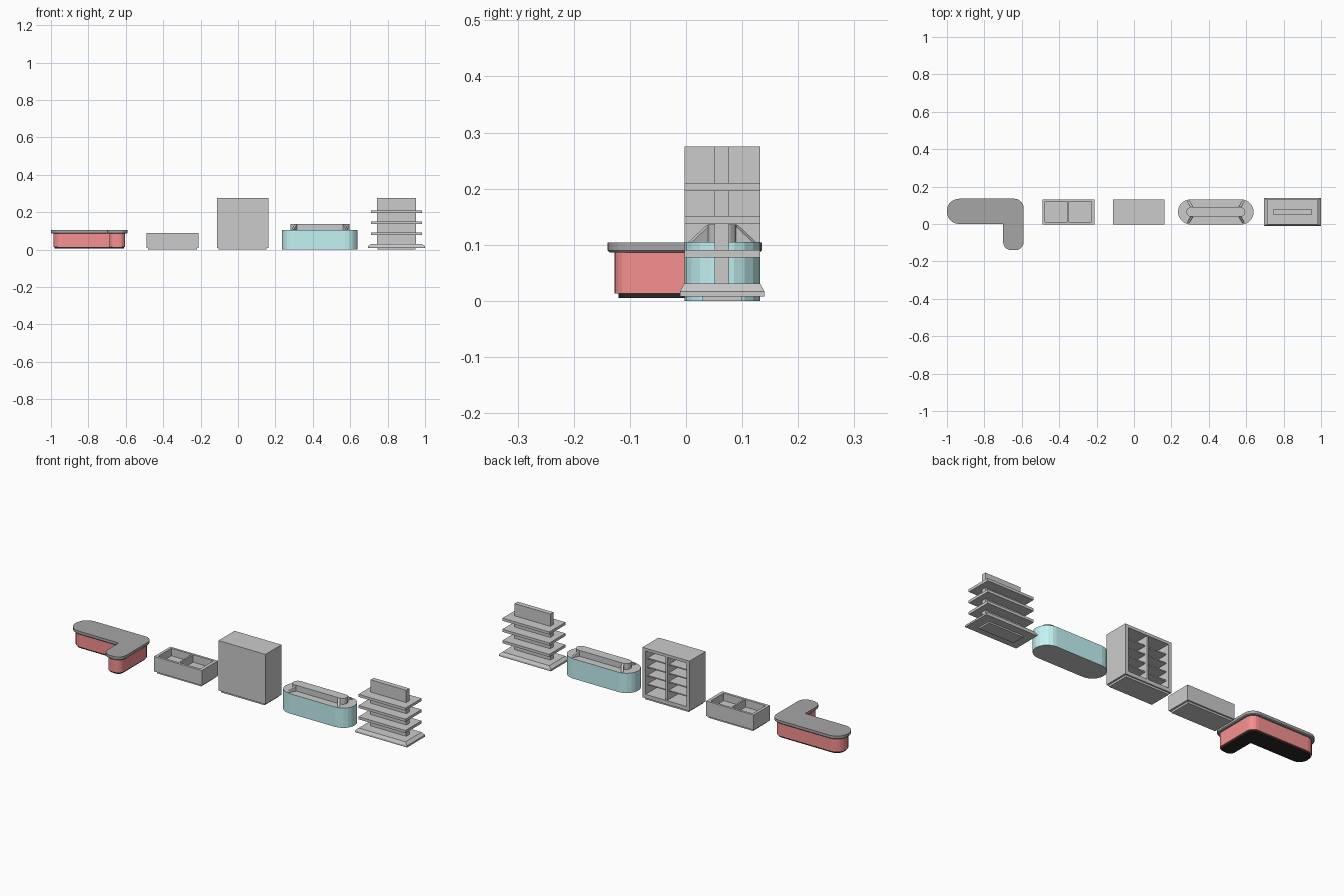
import bpy, bmesh, math
from mathutils import Vector

if "Cube" in bpy.data.objects:
    bpy.data.objects.remove(bpy.data.objects["Cube"])


def material(name, rgb):
    m = bpy.data.materials.new(name)
    m.diffuse_color = (*rgb, 1)
    m.use_nodes = True
    m.node_tree.nodes["Principled BSDF"].inputs["Base Color"].default_value = m.diffuse_color
    return m


red = material("red_panel", (0.93, 0.28, 0.28))
teal = material("teal_panel", (0.55, 0.9, 0.91))
dark = material("dark_top", (0.38, 0.38, 0.38))
black = material("black_plinth", (0.02, 0.02, 0.02))


def finish(name, bm, mats=()):
    bmesh.ops.recalc_face_normals(bm, faces=bm.faces[:])
    me = bpy.data.meshes.new(name)
    bm.to_mesh(me)
    bm.free()
    for m in mats:
        me.materials.append(m)
    ob = bpy.data.objects.new(name, me)
    bpy.context.collection.objects.link(ob)
    return ob


def boxes(name, spans):
    """One object made of boxes given as (x0, x1, y0, y1, z0, z1)."""
    bm = bmesh.new()
    for x0, x1, y0, y1, z0, z1 in spans:
        vs = bmesh.ops.create_cube(bm, size=1)["verts"]
        for v in vs:
            v.co = ((x0 + x1) / 2 + v.co.x * (x1 - x0),
                    (y0 + y1) / 2 + v.co.y * (y1 - y0),
                    (z0 + z1) / 2 + v.co.z * (z1 - z0))
    return finish(name, bm)


def rounded(corners, seg=5):
    """Outline from right-angled corners (x, y, radius)."""
    pts = []
    n = len(corners)
    for i, (x, y, r) in enumerate(corners):
        p = Vector((x, y))
        if r <= 0:
            pts.append(p)
            continue
        a = (Vector(corners[i - 1][:2]) - p).normalized() * r
        b = (Vector(corners[(i + 1) % n][:2]) - p).normalized() * r
        for k in range(seg + 1):
            t = math.pi / 2 * k / seg
            pts.append(p + a + b - b * math.cos(t) - a * math.sin(t))
    return pts


def loft(name, layers, mats=(), side_slot=0):
    """Stack equal outlines (z, points) and cap both ends."""
    bm = bmesh.new()
    rings = [[bm.verts.new((p[0], p[1], z)) for p in pts] for z, pts in layers]
    bm.faces.new(rings[0][::-1])
    bm.faces.new(rings[-1])
    for lo, hi in zip(rings, rings[1:]):
        for i in range(len(lo)):
            j = (i + 1) % len(lo)
            f = bm.faces.new((lo[i], lo[j], hi[j], hi[i]))
            f.material_index = side_slot
    bmesh.ops.remove_doubles(bm, verts=bm.verts[:], dist=1e-5)
    return finish(name, bm, mats)


Y0, Y1 = -0.003, 0.132


# L-shaped checkout counter
def l_shape(d):
    return rounded([(-1 + d, d, 0.064 - d), (-0.70 + d, d, 0),
                    (-0.70 + d, -0.14 + d, 0.045 - d), (-0.59 - d, -0.14 + d, 0.045 - d),
                    (-0.59 - d, 0.135 - d, 0.05 - d), (-1 + d, 0.135 - d, 0.064 - d)])


loft("counter_plinth", [(0.005, l_shape(0.02)), (0.014, l_shape(0.02))], [black])
loft("counter_body", [(0.013, l_shape(0.013)), (0.088, l_shape(0.013))], [red])
loft("counter_top", [(0.086, l_shape(0.004)), (0.09, l_shape(0)), (0.104, l_shape(0))], [dark])

# Low bin with two open wells
boxes("bin_plinth", [(-0.48, -0.22, 0.005, 0.124, 0, 0.012)])
boxes("bin_body", [
    (-0.49, -0.21, Y0, Y1, 0.01, 0.05),
    (-0.49, -0.475, Y0, Y1, 0.05, 0.09), (-0.228, -0.21, Y0, Y1, 0.05, 0.09),
    (-0.475, -0.228, Y0, 0.01, 0.05, 0.09), (-0.475, -0.228, 0.12, Y1, 0.05, 0.09),
    (-0.356, -0.348, 0.01, 0.12, 0.05, 0.09)])

# Tall cabinet, open at the back
boxes("cabinet_plinth", [(-0.103, 0.153, 0.004, 0.125, 0, 0.012)])
boxes("cabinet_shell", [
    (-0.113, 0.163, Y0, 0.012, 0.01, 0.275),
    (-0.113, -0.095, 0.012, Y1, 0.01, 0.275), (0.145, 0.163, 0.012, Y1, 0.01, 0.275),
    (-0.095, 0.145, 0.012, Y1, 0.01, 0.03), (-0.095, 0.145, 0.012, Y1, 0.26, 0.275),
    (0.02, 0.03, 0.012, 0.128, 0.03, 0.26)])
boxes("cabinet_shelves", [(x0, x1, 0.012, 0.115, 0.03 + 0.046 * k - 0.003, 0.03 + 0.046 * k + 0.003)
                          for k in range(1, 5) for x0, x1 in ((-0.095, 0.02), (0.03, 0.145))])


# Oval island with a raised middle
def oval(x0, x1, y0, y1, seg=5):
    r = (y1 - y0) / 2
    return rounded([(x0, y0, r), (x1, y0, r), (x1, y1, r), (x0, y1, r)], seg)


grey = material("plain_grey", (0.8, 0.8, 0.8))
ring = oval(0.235, 0.64, Y0, Y1)
loft("island_body", [(0, ring), (0.105, ring)], [grey, teal], 1)
mid = oval(0.28, 0.595, 0.039, 0.09)
loft("island_riser", [(0.1, mid), (0.136, mid)])

# Four sloping brackets at the corners of the riser
bm = bmesh.new()
for sx in (-1, 1):
    for sy in (-1, 1):
        foot = Vector((0.4375 + sx * 0.148, 0.0645 + sy * 0.058, 0.104))
        top = Vector((0.4375 + sx * 0.128, 0.0645 + sy * 0.025, 0.135))
        base = Vector((top.x, top.y, 0.104))
        d = base - foot
        side = Vector((-d.y, d.x, 0)).normalized() * 0.006
        a = [bm.verts.new(p + side) for p in (foot, base, top)]
        b = [bm.verts.new(p - side) for p in (foot, base, top)]
        bm.faces.new(a)
        bm.faces.new(b[::-1])
        for i in range(3):
            j = (i + 1) % 3
            bm.faces.new((a[i], b[i], b[j], a[j]))
finish("island_brackets", bm)


# Double-sided shelf rack
def rect(x0, x1, y0, y1):
    return [(x0, y0), (x1, y0), (x1, y1), (x0, y1)]


boxes("rack_foot", [(0.745, 0.95, 0.029, 0.1, 0, 0.01)])
loft("rack_base", [(0.008, rect(0.695, 1.0, -0.011, 0.14)),
                   (0.017, rect(0.695, 1.0, -0.011, 0.14)),
                   (0.031, rect(0.71, 0.985, Y0, Y1))])
boxes("rack_panel", [(0.743, 0.952, 0.051, 0.077, 0.03, 0.275)])
boxes("rack_shelves", [(0.71, 0.985, Y0, Y1, z, z + 0.014) for z in (0.077, 0.137, 0.196)])
